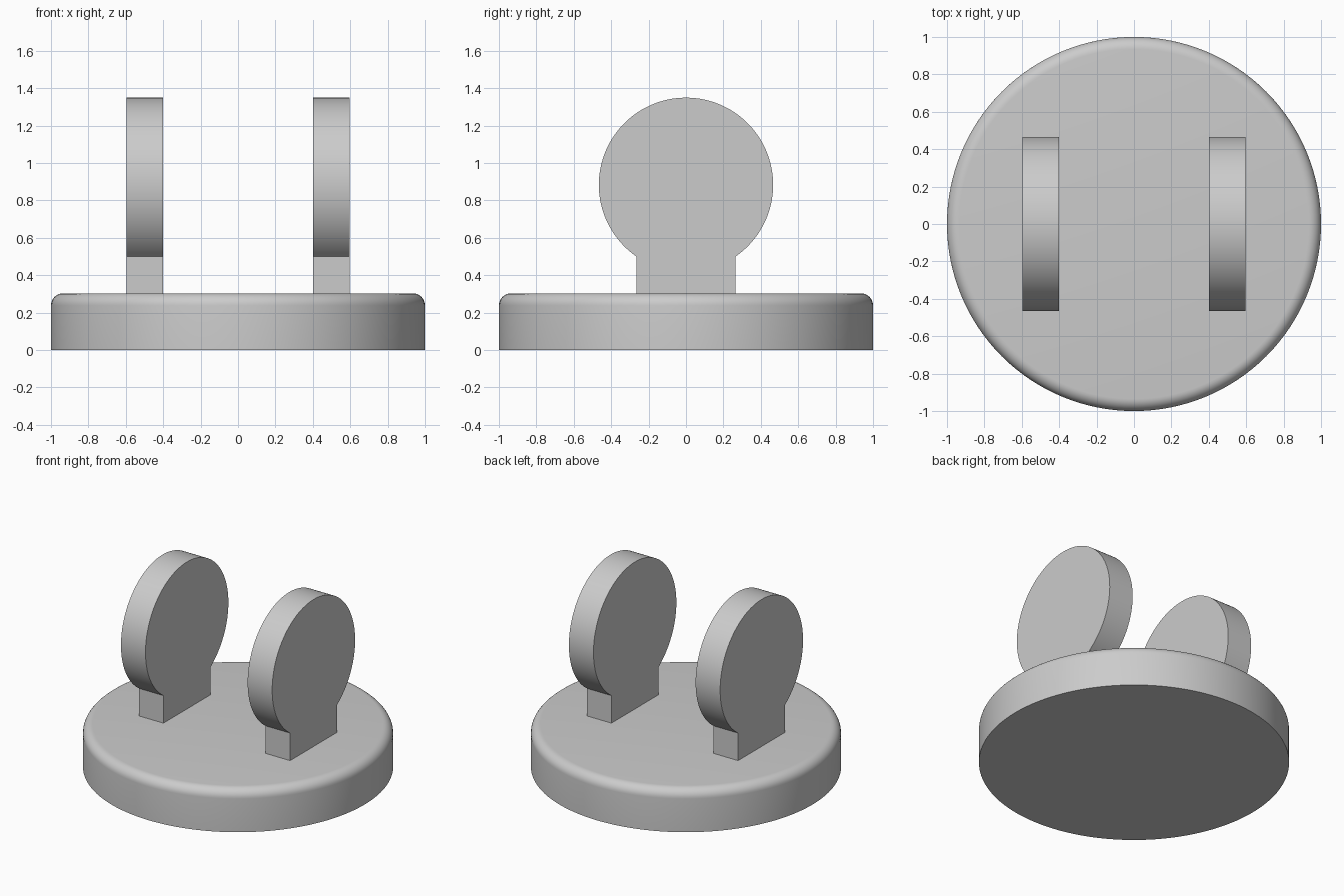
import bpy
import bmesh
import math

cube = bpy.data.objects.get("Cube")
if cube:
    bpy.data.objects.remove(cube, do_unlink=True)

grey = bpy.data.materials.new("light_grey")
grey.use_nodes = True
grey.diffuse_color = (0.6, 0.6, 0.6, 1)
grey.node_tree.nodes["Principled BSDF"].inputs["Base Color"].default_value = (0.6, 0.6, 0.6, 1)


def finish(obj):
    """Give the part its material and smooth its round sides."""
    obj.data.materials.append(grey)
    bpy.ops.object.select_all(action="DESELECT")
    obj.select_set(True)
    bpy.context.view_layer.objects.active = obj
    bpy.ops.object.shade_smooth_by_angle(angle=math.radians(30))


def extruded_plate(name, outline, x0, x1):
    """Extrude a (y, z) outline along x."""
    bm = bmesh.new()
    face = bm.faces.new([bm.verts.new((x0, y, z)) for y, z in outline])
    ext = bmesh.ops.extrude_face_region(bm, geom=[face])
    moved = [v for v in ext["geom"] if isinstance(v, bmesh.types.BMVert)]
    bmesh.ops.translate(bm, verts=moved, vec=(x1 - x0, 0, 0))
    bmesh.ops.recalc_face_normals(bm, faces=bm.faces)
    mesh = bpy.data.meshes.new(name)
    bm.to_mesh(mesh)
    bm.free()
    obj = bpy.data.objects.new(name, mesh)
    bpy.context.collection.objects.link(obj)
    finish(obj)


# Round base with a rounded top rim
BASE_H = 0.303
bpy.ops.mesh.primitive_cylinder_add(vertices=128, radius=1, depth=BASE_H,
                                    location=(0, 0, BASE_H / 2))
base = bpy.context.object
base.name = "round_base"
bm = bmesh.new()
bm.from_mesh(base.data)
rim = [e for e in bm.edges if all(v.co.z > 0 for v in e.verts)]
bmesh.ops.bevel(bm, geom=rim, offset=0.065, segments=8, profile=0.5, affect="EDGES")
bm.to_mesh(base.data)
bm.free()
finish(base)

# Keyhole outline: a disc running into a straight-sided foot
RADIUS, CENTRE_Z, FOOT = 0.466, 0.883, 0.264
STEPS = 96
start = -math.acos(FOOT / RADIUS)
sweep = math.pi - 2 * start
outline = [(-FOOT, BASE_H - 0.02), (FOOT, BASE_H - 0.02)]
for i in range(STEPS + 1):
    a = start + sweep * i / STEPS
    outline.append((RADIUS * math.cos(a), CENTRE_Z + RADIUS * math.sin(a)))

# Pair of upright plates
for side, sign in (("left", 1), ("right", -1)):
    extruded_plate(side + "_upright_plate", outline, sign * 0.402, sign * 0.595)
